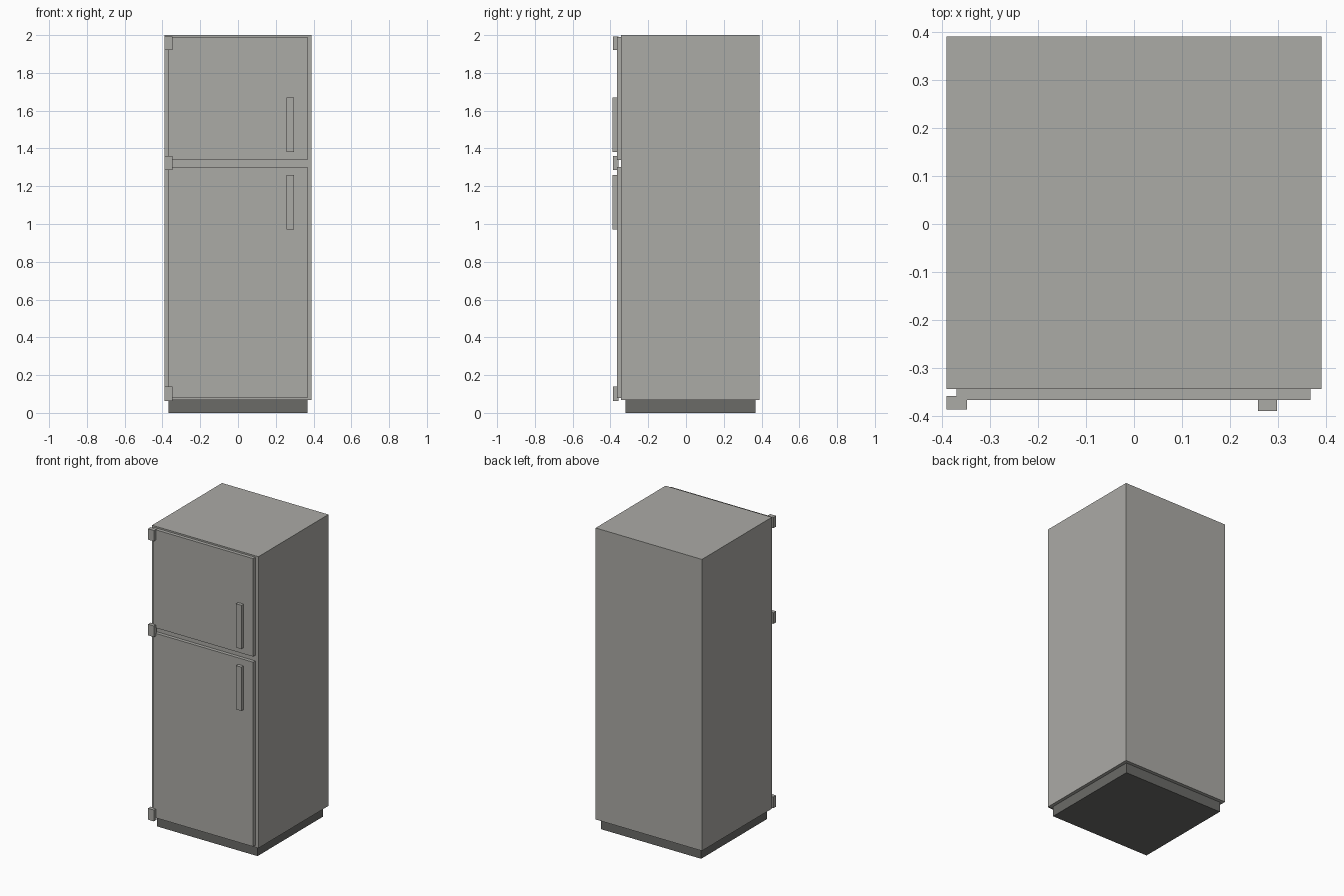
import bpy, bmesh

if "Cube" in bpy.data.objects:
    bpy.data.objects.remove(bpy.data.objects["Cube"])


def material(name, rgb):
    m = bpy.data.materials.new(name)
    m.diffuse_color = (*rgb, 1.0)
    m.use_nodes = True
    m.node_tree.nodes["Principled BSDF"].inputs["Base Color"].default_value = m.diffuse_color
    return m


STEEL = material("light_grey", (0.41, 0.405, 0.38))
DARK = material("dark_grey", (0.145, 0.145, 0.136))


def box(name, x, y, z, mat):
    """Flat-sided box from (min, max) ranges on each axis."""
    bm = bmesh.new()
    bmesh.ops.create_cube(bm, size=1.0)
    for v in bm.verts:
        v.co = [r[0] if c < 0 else r[1] for c, r in zip(v.co, (x, y, z))]
    mesh = bpy.data.meshes.new(name)
    bm.to_mesh(mesh)
    bm.free()
    mesh.materials.append(mat)
    obj = bpy.data.objects.new(name, mesh)
    bpy.context.collection.objects.link(obj)
    return obj


# Cabinet and recessed plinth
box("cabinet", (-0.39, 0.39), (-0.343, 0.39), (0.067, 2.0), STEEL)
box("plinth", (-0.368, 0.368), (-0.321, 0.367), (0.0, 0.067), DARK)

# Doors with their handles
for name, door_z, handle_z in (("freezer", (1.34, 1.99), (1.38, 1.67)),
                               ("fridge", (0.08, 1.303), (0.97, 1.26))):
    box(name + "_door", (-0.369, 0.367), (-0.366, -0.343), door_z, STEEL)
    box(name + "_handle", (0.258, 0.297), (-0.389, -0.366), handle_z, STEEL)

# Hinge blocks on the left edge
for name, z in (("top", (1.921, 1.993)), ("middle", (1.286, 1.36)), ("bottom", (0.064, 0.139))):
    box(name + "_hinge", (-0.39, -0.347), (-0.386, -0.358), z, STEEL)
